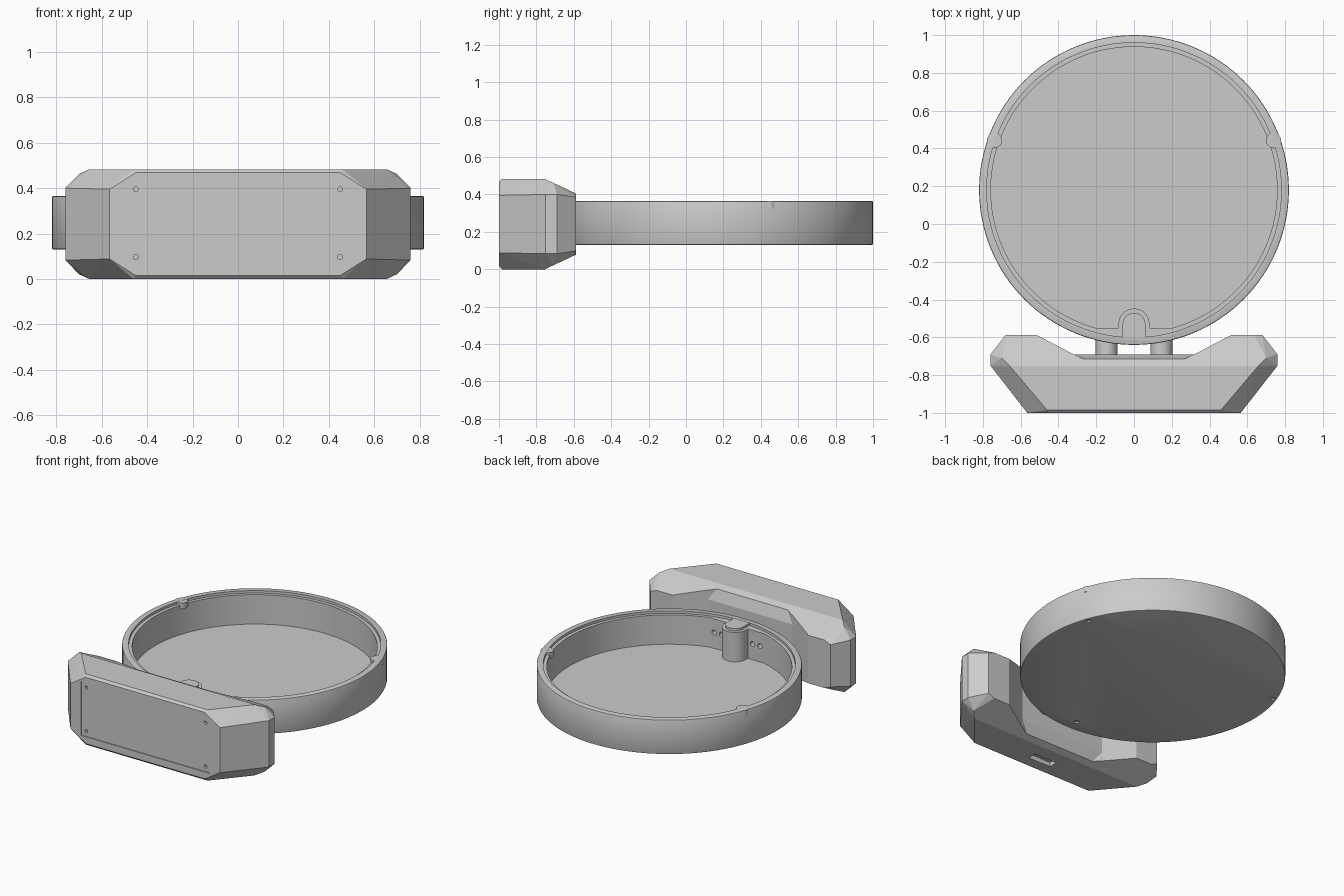
import bpy, bmesh
from math import sin, cos, pi, radians
from mathutils import Vector

cube = bpy.data.objects.get("Cube")
if cube:
    bpy.data.objects.remove(cube, do_unlink=True)

grey = bpy.data.materials.new("plain_grey")
grey.use_nodes = True
GREY = (0.6, 0.6, 0.6, 1)
grey.diffuse_color = GREY
grey.node_tree.nodes["Principled BSDF"].inputs["Base Color"].default_value = GREY


def hull(name, points):
    """Convex solid around the points, with coplanar faces merged."""
    bm = bmesh.new()
    for p in points:
        bm.verts.new(p)
    res = bmesh.ops.convex_hull(bm, input=bm.verts[:])
    loose = {g for g in res["geom_interior"] + res["geom_unused"]
             if isinstance(g, bmesh.types.BMVert)}
    bmesh.ops.delete(bm, geom=list(loose), context="VERTS")
    bmesh.ops.dissolve_limit(bm, angle_limit=radians(0.3),
                             verts=bm.verts[:], edges=bm.edges[:])
    bmesh.ops.recalc_face_normals(bm, faces=bm.faces[:])
    mesh = bpy.data.meshes.new(name)
    bm.to_mesh(mesh)
    bm.free()
    mesh.materials.append(grey)
    obj = bpy.data.objects.new(name, mesh)
    bpy.context.collection.objects.link(obj)
    return obj


def ring(x, y, r, n=96):
    return [(x + r * cos(2 * pi * i / n), y + r * sin(2 * pi * i / n)) for i in range(n)]


def prism(name, outline, z0, z1):
    return hull(name, [(x, y, z) for x, y in outline for z in (z0, z1)])


def rod(name, x, z, r, y0, y1, n=24):
    """Cylinder running front to back."""
    return hull(name, [(a, y, b) for a, b in ring(x, z, r, n) for y in (y0, y1)])


def box(name, x, y0, y1, z0, z1):
    return prism(name, [(-x, y0), (x, y0), (x, y1), (-x, y1)], z0, z1)


def activate(obj):
    bpy.ops.object.select_all(action="DESELECT")
    obj.select_set(True)
    bpy.context.view_layer.objects.active = obj


def cut(obj, cutters):
    activate(obj)
    for c in cutters:
        c.hide_render = True
        mod = obj.modifiers.new("cut", "BOOLEAN")
        mod.operation = "DIFFERENCE"
        mod.solver = "EXACT"
        mod.object = c
        bpy.ops.object.modifier_apply(modifier=mod.name)
        bpy.data.objects.remove(c, do_unlink=True)


def smooth(obj):
    activate(obj)
    bpy.ops.object.shade_smooth_by_angle(angle=radians(30))


# Wing-shaped housing: one quarter, mirrored left-right and top-bottom
H = 0.483
quarter = [(0.45, -1, 0.468), (0.565, -1, 0.395), (0.46, -0.985, H),
           (0.655, -0.755, H), (0.76, -0.75, 0.4), (0.76, -0.69, 0.4),
           (0.7, -0.71, 0.462), (0.68, -0.588, 0.385), (0.635, -0.588, 0.405)]


def mirrored(points):
    return [(sx * x, y, h) for x, y, z in points for sx in (1, -1) for h in (z, H - z)]


housing = hull("housing", mirrored(quarter))

# Rear recess with sloped lips, front panel, screw holes and bottom port
recess = [(s * x, y) for x, y in ((0.32, -0.69), (0.6, -0.543)) for s in (1, -1)]
cutters = [prism("recess_cutter", recess, -0.1, 0.6)]
for flip in (False, True):
    lip = [(s * x, y, H - z if flip else z) for s in (1, -1) for x, y, z in
           ((0.32, -0.69, 0.39), (0.24, -0.728, 0.502), (0.6, -0.543, 0.39),
            (0.6, -0.543, 0.502))]
    cutters.append(hull("lip_cutter", lip))
cutters.append(box("panel_cutter", 0.487, -1.1, -0.994, 0.062, 0.43))
for x in (-0.45, 0.45):
    for z in (0.096, 0.395):
        cutters.append(rod("screw_cutter", x, z, 0.011, -1.1, -0.975, 16))
cutters.append(box("port_cutter", 0.085, -0.91, -0.85, -0.1, 0.03))
cut(housing, cutters)

# Round tray with softened outer edges
CY, LOW, TOP, FLOOR, LEDGE = 0.18, 0.13, 0.365, 0.147, 0.348
tray = prism("tray", ring(0, CY, 0.82, 128), LOW, TOP)
activate(tray)
bevel = tray.modifiers.new("soft_edge", "BEVEL")
bevel.width = 0.007
bevel.segments = 2
bevel.limit_method = "ANGLE"
bpy.ops.object.modifier_apply(modifier=bevel.name)

# Tray cavity has a flat front wall; the wider opening above leaves a ledge
FLAT = -0.55
inner = [p for p in ring(0, CY, 0.758, 128) if p[1] > FLAT]
inner += [(s * 0.204, FLAT) for s in (1, -1)]
cutters = [prism("cavity_cutter", inner, FLOOR, 0.5),
           prism("opening_cutter", ring(0, CY, 0.78, 128), LEDGE, 0.5)]
for x in (-0.173, -0.117, 0.117, 0.173):
    cutters.append(rod("wire_hole_cutter", x, 0.255, 0.017, -0.6, -0.5, 16))
for x, y in ((0, -0.555), (0.745, 0.45), (-0.745, 0.45)):
    cutters.append(prism("foot_hole_cutter", ring(x, y, 0.016, 16), 0.1, 0.14))
cut(tray, cutters)
smooth(tray)


# Screw post against the flat wall, with a narrower raised cap
def tongue(r, back):
    return ring(0, -0.53, r, 48) + [(r, back), (-r, back)]


smooth(prism("screw_post", tongue(0.082, -0.57), FLOOR - 0.003, LEDGE))
smooth(prism("screw_post_cap", tongue(0.06, -0.605), LEDGE - 0.01, TOP - 0.001))

# Small rim tabs and the two tubes joining tray and housing
for side, s in (("left", 1), ("right", -1)):
    smooth(prism(side + "_rim_tab", ring(s * 0.738, 0.443, 0.04, 32), 0.325, TOP - 0.001))
    smooth(rod(side + "_joining_tube", s * 0.145, 0.247, 0.058, -0.74, -0.602, 48))
